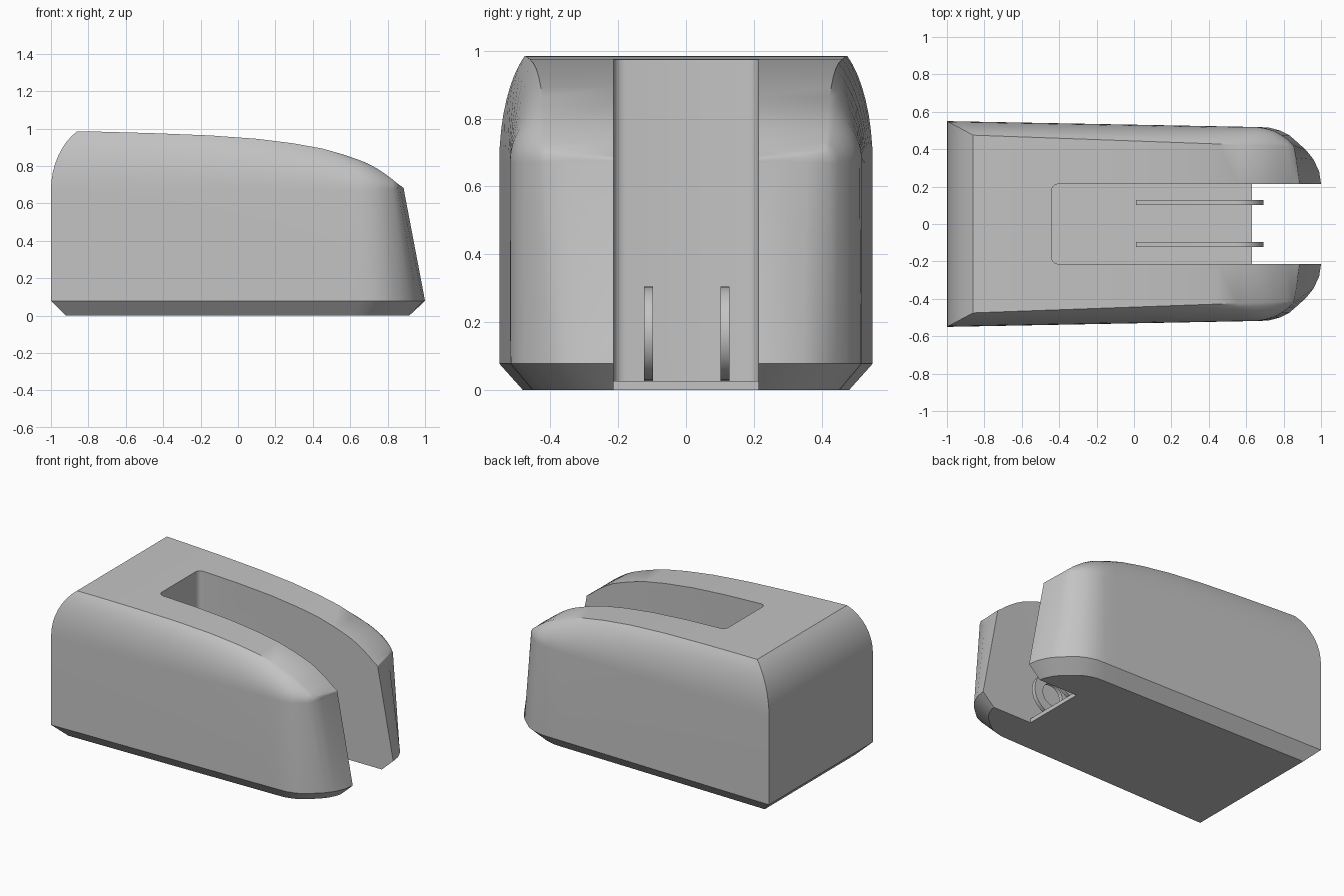
import bpy, bmesh
from math import sin, cos, pi, radians

cube = bpy.data.objects.get("Cube")
if cube:
    bpy.data.objects.remove(cube)

grey = bpy.data.materials.new("plain grey")
grey.use_nodes = True
grey.diffuse_color = (0.55, 0.55, 0.55, 1)
grey.node_tree.nodes["Principled BSDF"].inputs["Base Color"].default_value = (0.55, 0.55, 0.55, 1)


def finish(name, bm):
    bmesh.ops.recalc_face_normals(bm, faces=bm.faces)
    mesh = bpy.data.meshes.new(name)
    bm.to_mesh(mesh)
    bm.free()
    obj = bpy.data.objects.new(name, mesh)
    bpy.context.collection.objects.link(obj)
    mesh.materials.append(grey)
    return obj


def prism(name, outline, axis, start, end):
    """Extrude a closed outline along y or z."""
    bm = bmesh.new()
    put = (lambda a, b, c: (a, c, b)) if axis == "y" else (lambda a, b, c: (a, b, c))
    lower = [bm.verts.new(put(a, b, start)) for a, b in outline]
    upper = [bm.verts.new(put(a, b, end)) for a, b in outline]
    bm.faces.new(lower)
    bm.faces.new(upper)
    n = len(outline)
    for i in range(n):
        j = (i + 1) % n
        bm.faces.new((lower[i], lower[j], upper[j], upper[i]))
    return finish(name, bm)


def cut(obj, cutter):
    mod = obj.modifiers.new("cut", "BOOLEAN")
    mod.operation = "DIFFERENCE"
    mod.solver = "EXACT"
    mod.object = cutter
    bpy.context.view_layer.objects.active = obj
    bpy.ops.object.modifier_apply(modifier=mod.name)
    bpy.data.objects.remove(cutter)


def smooth(obj):
    bpy.ops.object.select_all(action="DESELECT")
    obj.select_set(True)
    bpy.context.view_layer.objects.active = obj
    bpy.ops.object.shade_smooth_by_angle(angle=radians(35))


# Body stations: lower point, shoulder point and top edge point of one side
side = [(-1, -.86, .985), (-.74, -.74, .983), (-.45, -.45, .975), (-.15, -.15, .963),
        (.1, .1, .945), (.3, .3, .92), (.45, .45, .893), (.58, .56, .862), (.66, .63, .838)]
stations = []
for x, tx, tz in side:
    y = .55 - .019 * (x + 1)
    stations.append(((x, y), (x, y), (tx, .475 - .036 * (tx + .86), tz)))
stations += [
    ((.72, .516), (.70, .512), (.69, .419, .815)),
    ((.78, .50), (.75, .498), (.74, .417, .788)),
    ((.83, .475), (.79, .475), (.78, .416, .762)),
    ((.87, .44), (.825, .45), (.82, .415, .733)),
    ((.92, .395), (.855, .42), (.85, .412, .708)),
    ((.96, .345), (.868, .355), (.863, .35, .698)),
    ((.99, .28), (.878, .28), (.875, .28, .69)),
    ((1, .215), (.888, .21), (.886, .21, .682)),
]

# Loft: bottom, chamfer edge, shoulder, rounded flank up to the top edge
STEPS = 8
bm = bmesh.new()
columns = {1: [], -1: []}
for s in (1, -1):
    for (lx, ly), (mx, my), (tx, ty, tz) in stations:
        mz = .67
        pts = [(lx * .92, ly * .873, 0), (lx, ly, .078), (mx, my, mz)]
        for k in range(1, STEPS + 1):
            a = k / STEPS * pi / 3
            f, g = (1 - cos(a)) / .5, sin(a) / sin(pi / 3)
            pts.append((mx + (tx - mx) * f, my + (ty - my) * f, mz + (tz - mz) * g))
        columns[s].append([bm.verts.new((x, y * s, z)) for x, y, z in pts])
left, right = columns[1], columns[-1]
ring = left + right[::-1]
for a, b in zip(ring, ring[1:] + ring[:1]):
    for k in range(len(a) - 1):
        bm.faces.new((a[k], b[k], b[k + 1], a[k + 1]))
for i in range(len(left) - 1):
    for k in (0, -1):
        bm.faces.new((left[i][k], left[i + 1][k], right[i + 1][k], right[i][k]))
body = finish("body", bm)

# Slot with rounded inner corners, open through the floor at the nose
W, BACK, R = .214, -.44, .035
corner = [(BACK + R * (1 - cos(t * pi / 8)), W - R * (1 - sin(t * pi / 8))) for t in range(5)]
slot = corner + [(1.2, W), (1.2, -W)] + [(x, -y) for x, y in reversed(corner)]
cut(body, prism("slot_cutter", slot, "z", .027, 1.3))
cut(body, prism("floor_cutter", [(.63, W), (1.2, W), (1.2, -W), (.63, -W)], "z", -.2, .5))
smooth(body)

# Pair of lugs with a pierced round end
CX, CZ, LUG, HOLE = .556, .168, .137, .075


def circle(r, n, start=0, span=2 * pi, closed=False):
    m = n if closed else n - 1
    return [(CX + r * cos(start + span * i / m), CZ + r * sin(start + span * i / m)) for i in range(n)]


for name, y in (("left_lug", .115), ("right_lug", -.11)):
    outline = circle(LUG, 25, -pi / 2, radians(195)) + [(.01, .06), (.01, .02)]
    lug = prism(name, outline, "y", y - .0135, y + .0135)
    cut(lug, prism("hole_cutter", circle(HOLE, 32, closed=True), "y", y - .1, y + .1))
    smooth(lug)
